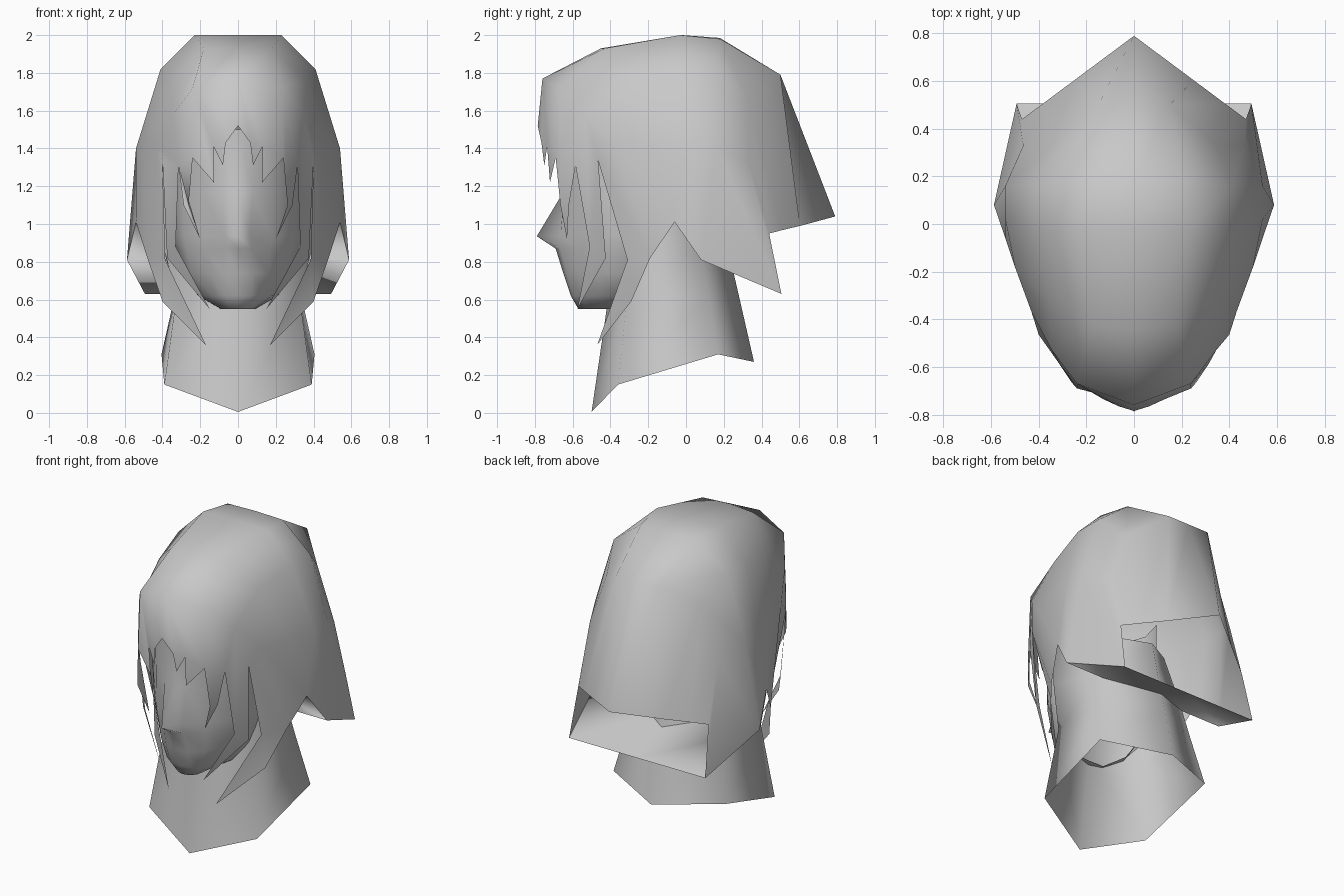
import bpy, bmesh, math

cube = bpy.data.objects.get("Cube")
if cube:
    bpy.data.objects.remove(cube, do_unlink=True)

# One plain grey for the whole bust
GREY = (0.58, 0.58, 0.58, 1)
grey = bpy.data.materials.new("plain_grey")
grey.use_nodes = True
grey.diffuse_color = GREY
bsdf = next(n for n in grey.node_tree.nodes if n.type == 'BSDF_PRINCIPLED')
bsdf.inputs["Base Color"].default_value = GREY
bsdf.inputs["Roughness"].default_value = 0.8


def build(name, faces, angle=180):
    """Make a mesh from the faces of the +x half, mirrored and welded."""
    bm = bmesh.new()
    for side in (1, -1):
        for f in faces:
            vs = [bm.verts.new((side * x, y, z)) for x, y, z in f]
            bm.faces.new(vs if side == 1 else vs[::-1])
    bmesh.ops.remove_doubles(bm, verts=bm.verts, dist=0.0005)
    big = [f for f in bm.faces if len(f.verts) > 4]
    bmesh.ops.triangulate(bm, faces=big, ngon_method='EAR_CLIP')
    bmesh.ops.recalc_face_normals(bm, faces=bm.faces)
    me = bpy.data.meshes.new(name)
    bm.to_mesh(me)
    bm.free()
    me.materials.append(grey)
    ob = bpy.data.objects.new(name, me)
    bpy.context.collection.objects.link(ob)
    bpy.ops.object.select_all(action='DESELECT')
    ob.select_set(True)
    bpy.context.view_layer.objects.active = ob
    bpy.ops.object.shade_smooth_by_angle(angle=math.radians(angle))
    return ob


def loft(rows, start=0):
    """Quads between neighbouring rows of points."""
    return [[a[i], a[i + 1], b[i + 1], b[i]]
            for a, b in zip(rows, rows[1:]) for i in range(start, len(a) - 1)]


# Hair strips, each running from the fringe over the crown to the nape
s0 = [(0, -.785, 1.52), (0, -.76, 1.77), (0, -.45, 1.93), (0, -.02, 2.0),
      (0, .18, 1.985), (0, .50, 1.79), (0, .79, 1.04)]
s1 = [(.24, -.69, 1.35), (.24, -.67, 1.72), (.18, -.43, 1.93), (.23, -.03, 2.0),
      (.20, .18, 1.98), (.15, .50, 1.79), (.25, .604, .99)]
s2 = [(.315, -.585, 1.31), (.345, -.53, 1.58), (.36, -.30, 1.76), (.41, -.03, 1.82),
      (.41, .16, 1.82), (.345, .33, 1.66), (.38, .507, .967)]
s3 = [(.40, -.465, 1.335), (.43, -.37, 1.42), (.50, -.18, 1.41), (.54, .02, 1.4),
      (.54, .16, 1.4), (.465, .33, 1.33), (.47, .44, .95)]
hair = loft([s0, s1, s2, s3], start=1)

# Fringe: zigzag points and long thin locks below the first strip points
fringe = [
    [(.065, -.765, 1.43), (.08, -.75, 1.31), (.13, -.735, 1.41), (.128, -.72, 1.22)],
    [(.262, -.665, 1.1), (.20, -.63, .92), (.288, -.62, 1.1)],
    [(.33, -.51, .88), (.15, -.575, .55), (.375, -.425, .82)],
]
for (a, b), points in zip(((s0, s1), (s1, s2), (s2, s3)), fringe):
    hair.append([a[0]] + points + [b[0], b[1], a[1]])

# Side curtain with a forward-curving lock and a rear corner
inner, middle, notch = (.385, -.31, .81), (.48, -.19, .82), (.54, -.06, 1.01)
bend, tip = (.40, -.29, .59), (.17, -.47, .36)
side, corner = (.588, .08, .81), (.493, .505, .63)
hair += [
    [s3[0], s3[1], middle, inner], [s3[1], s3[2], notch, middle],
    [s3[2], s3[3], notch], [s3[3], s3[4], side, notch],
    [s3[4], s3[5], corner, side], [s3[5], s3[6], corner],
    [inner, middle, bend], [inner, bend, tip],
]
build("hair", hair)

# Panel closing the underside of the hair, rising to the side notches
build("hair_underside", [
    [(0, .08, .81), side, corner, (0, .505, .63)],
    [(.20, -.06, 1.01), notch, side, (.20, .08, .81)],
])

# Face: rows from the forehead down to the chin
face_rows = [
    (1.50, [(0, -.66), (.08, -.65), (.18, -.60), (.28, -.48), (.34, -.30), (.30, -.15)]),
    (1.16, [(0, -.655), (.08, -.645), (.18, -.59), (.29, -.47), (.355, -.30), (.30, -.15)]),
    (.935, [(0, -.79), (.065, -.665), (.18, -.585), (.285, -.46), (.355, -.29), (.27, -.18)]),
    (.87, [(0, -.69), (.07, -.665), (.17, -.58), (.275, -.46), (.34, -.29), (.25, -.20)]),
    (.74, [(0, -.65), (.08, -.63), (.16, -.565), (.245, -.45), (.30, -.30), (.24, -.22)]),
    (.62, [(0, -.61), (.07, -.595), (.13, -.55), (.18, -.46), (.21, -.36), (.19, -.28)]),
    (.55, [(0, -.57), (.04, -.56), (.07, -.53), (.085, -.47), (.09, -.41), (.08, -.38)]),
]
rows = [[(x, y, z) for x, y in pts] for z, pts in face_rows]
build("face", loft(rows) + [rows[-1] + [(0, -.38, .55)]])

# Neck: six-sided tube with a slanted open base, flaring forward into the head
neck_rings = [
    [(0, -.50, .005), (.39, -.36, .15), (.405, .17, .31), (0, .36, .27)],
    [(0, -.41, .62), (.325, -.31, .62), (.335, .12, .62), (0, .28, .62)],
    [(0, -.37, .88), (.395, -.27, .88), (.29, .07, .88), (0, .22, .88)],
    [(0, -.32, 1.28), (.40, -.27, 1.28), (.20, .04, 1.15), (0, .17, 1.12)],
]
build("neck", loft(neck_rings))
